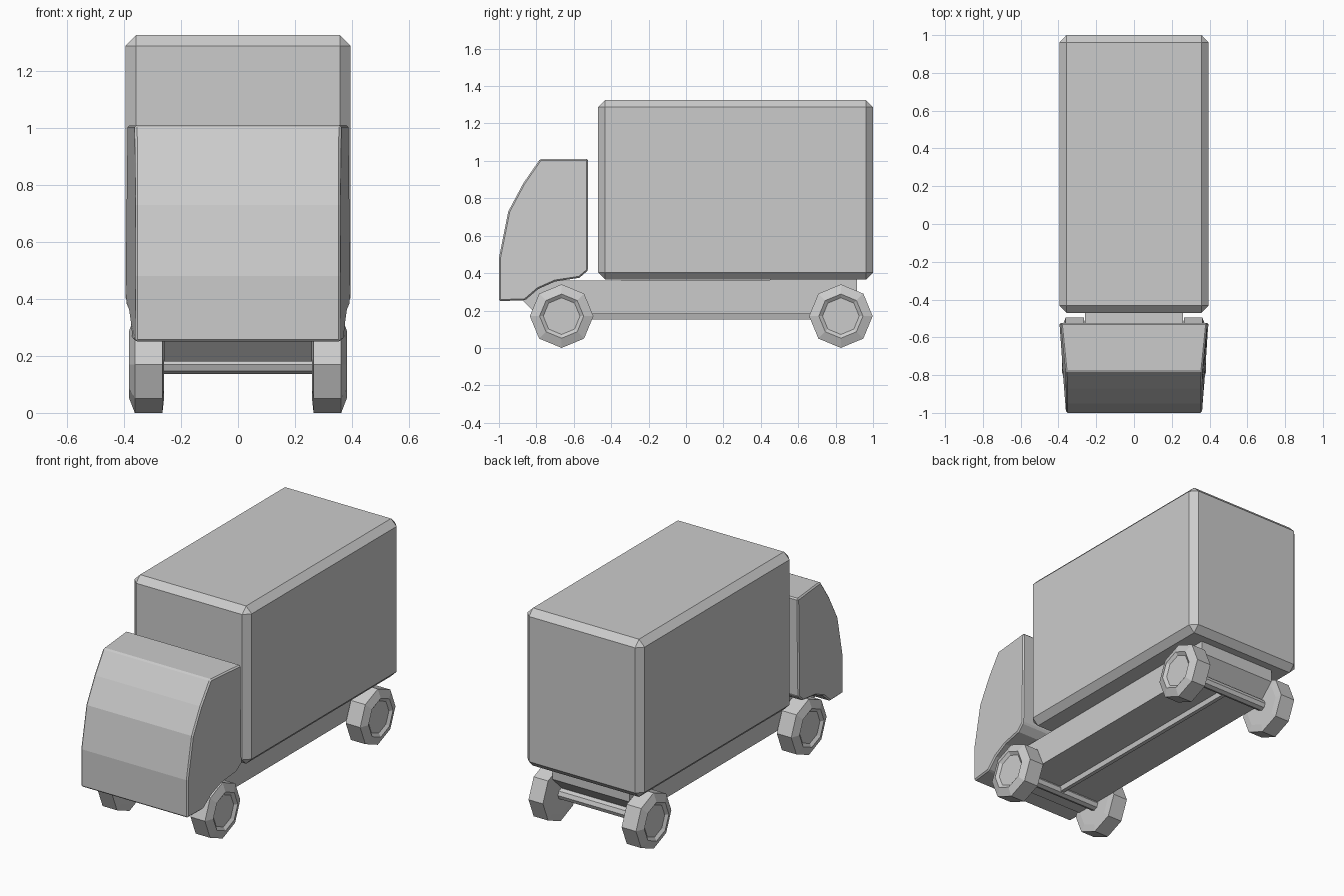
import bpy, bmesh, math
from mathutils import Vector

if "Cube" in bpy.data.objects:
    bpy.data.objects.remove(bpy.data.objects["Cube"])


def finish(bm, name, bevel=0):
    bmesh.ops.recalc_face_normals(bm, faces=bm.faces)
    me = bpy.data.meshes.new(name)
    bm.to_mesh(me)
    bm.free()
    ob = bpy.data.objects.new(name, me)
    bpy.context.collection.objects.link(ob)
    if bevel:
        mod = ob.modifiers.new("bevel", 'BEVEL')
        mod.width = bevel
        mod.segments = 1
        mod.limit_method = 'ANGLE'
        mod.angle_limit = math.radians(35)
    return ob


def side_extrude(name, profile, bevel=0):
    """Mirror-symmetric solid from (y, z, half width) profile points."""
    bm = bmesh.new()
    right = [bm.verts.new((w, y, z)) for y, z, w in profile]
    left = [bm.verts.new((-w, y, z)) for y, z, w in profile]
    bm.faces.new(right)
    bm.faces.new(left[::-1])
    n = len(profile)
    for i in range(n):
        j = (i + 1) % n
        bm.faces.new((right[i], left[i], left[j], right[j]))
    return finish(bm, name, bevel)


def lathe_x(name, profile, y, z, side=1, sides=8):
    """Capped octagonal turning about an x-parallel axis, from (x, radius) points."""
    bm = bmesh.new()
    rings = []
    for x, r in profile:
        rings.append([bm.verts.new((side * x,
                                    y + r * math.cos(math.tau * k / sides),
                                    z + r * math.sin(math.tau * k / sides)))
                      for k in range(sides)])
    for a, b in zip(rings, rings[1:]):
        for k in range(sides):
            j = (k + 1) % sides
            bm.faces.new((a[k], a[j], b[j], b[k]))
    bm.faces.new(rings[0])
    bm.faces.new(rings[-1])
    return finish(bm, name)


# Cargo box with chamfered edges
y0, y1, z0, z1 = -0.47, 1.0, 0.365, 1.325
w = 0.395
side_extrude("cargo_box", [(y0, z0, w), (y1, z0, w), (y1, z1, w), (y0, z1, w)], 0.038)

# Cab: raked front, narrower at the nose, arched over the front wheels
side_extrude("cab", [
    (-1.0, 0.25, 0.36), (-1.0, 0.48, 0.36), (-0.95, 0.73, 0.36),
    (-0.87, 0.88, 0.36), (-0.78, 1.01, 0.362), (-0.523, 1.01, 0.388),
    (-0.523, 0.415, 0.395), (-0.57, 0.375, 0.39), (-0.70, 0.355, 0.382),
    (-0.79, 0.315, 0.376), (-0.86, 0.255, 0.37)], 0.008)

# Chassis with both ends cut away underneath
side_extrude("chassis", [(p[0], p[1], 0.26) for p in (
    (-0.87, 0.36), (-0.87, 0.25), (-0.80, 0.18),
    (0.80, 0.18), (0.915, 0.29), (0.915, 0.366))])

# Drive shaft between the axles
shaft = side_extrude("drive_shaft", [(-0.665, 0.19, 0.022), (-0.665, 0.152, 0.012),
                                     (0.825, 0.152, 0.012), (0.825, 0.19, 0.022)])

# Wheels (octagonal, recessed hubs) and axles
wheel = [(0.26, 0.125), (0.265, 0.17), (0.362, 0.17), (0.382, 0.118), (0.368, 0.098)]
for end, y in (("front", -0.665), ("rear", 0.828)):
    for side, label in ((1, "right"), (-1, "left")):
        lathe_x(f"{end}_{label}_wheel", wheel, y, 0.17, side)
    lathe_x(f"{end}_axle", [(-0.28, 0.033), (0.28, 0.033)], y, 0.17)
